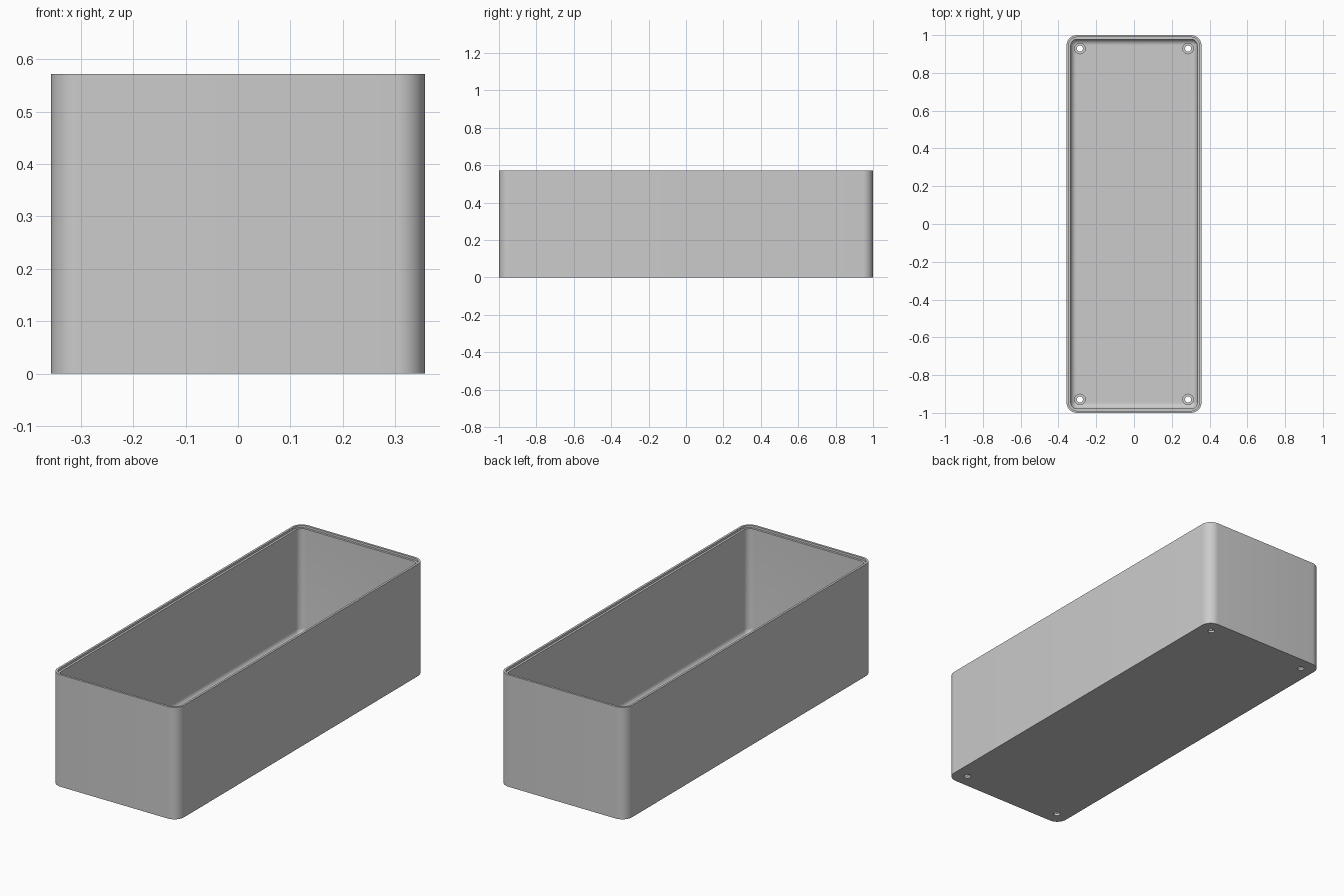
import bpy, bmesh
from math import cos, sin, pi, radians

cube = bpy.data.objects.get("Cube")
if cube:
    bpy.data.objects.remove(cube, do_unlink=True)

HX, HY, H = 0.357, 1.0, 0.572     # half width, half length, height
CORNER, WALL, FLOOR = 0.055, 0.022, 0.022
FILLET, STEP = 0.03, 0.011        # inner floor fillet, rim step
SEG = 10

grey = bpy.data.materials.new("plain grey")
grey.use_nodes = True
COLOUR = (0.6, 0.6, 0.6, 1)
grey.diffuse_color = COLOUR
grey.node_tree.nodes["Principled BSDF"].inputs["Base Color"].default_value = COLOUR


def ring(bm, inset, z):
    """Rounded rectangle of vertices, inset from the outer wall."""
    r = max(CORNER - inset, 0.004)
    cx, cy = HX - inset - r, HY - inset - r
    verts = []
    for i, (sx, sy) in enumerate([(1, 1), (-1, 1), (-1, -1), (1, -1)]):
        for k in range(SEG + 1):
            a = (i + k / SEG) * pi / 2
            verts.append(bm.verts.new((sx * cx + r * cos(a), sy * cy + r * sin(a), z)))
    return verts


# Tray shell: outer wall, stepped rim, inner wall, filleted floor
profile = [(0, 0), (0, H), (STEP, H), (STEP, H - STEP), (WALL, H - STEP)]
for k in range(9):
    a = k / 8 * pi / 2
    profile.append((WALL + FILLET * (1 - cos(a)), FLOOR + FILLET * (1 - sin(a))))

bm = bmesh.new()
rings = [ring(bm, inset, z) for inset, z in profile]
for lower, upper in zip(rings, rings[1:]):
    n = len(lower)
    for i in range(n):
        j = (i + 1) % n
        bm.faces.new((lower[i], lower[j], upper[j], upper[i]))
bm.faces.new(list(reversed(rings[0])))
bm.faces.new(rings[-1])
bmesh.ops.recalc_face_normals(bm, faces=bm.faces)
mesh = bpy.data.meshes.new("tray")
bm.to_mesh(mesh)
bm.free()
tray = bpy.data.objects.new("tray", mesh)
bpy.context.collection.objects.link(tray)
mesh.materials.append(grey)


def drill(radius, bottom, top):
    """Cut one cylinder through the floor at each corner."""
    for sx in (-1, 1):
        for sy in (-1, 1):
            bpy.ops.mesh.primitive_cylinder_add(
                vertices=32, radius=radius, depth=top - bottom,
                location=(sx * 0.286, sy * 0.929, (top + bottom) / 2))
            cutter = bpy.context.object
            cutter.name = "hole_cutter"
            cutter.hide_render = True
            cutter.data.materials.append(grey)
            mod = tray.modifiers.new("hole", 'BOOLEAN')
            mod.operation = 'DIFFERENCE'
            mod.solver = 'EXACT'
            mod.object = cutter
            bpy.context.view_layer.objects.active = tray
            bpy.ops.object.modifier_apply(modifier=mod.name)
            bpy.data.objects.remove(cutter, do_unlink=True)


# Screw holes with counterbored heads
drill(0.016, -0.05, 0.1)
drill(0.028, FLOOR * 0.5, 0.1)

bpy.ops.object.select_all(action='DESELECT')
tray.select_set(True)
bpy.context.view_layer.objects.active = tray
bpy.ops.object.shade_smooth_by_angle(angle=radians(30))
